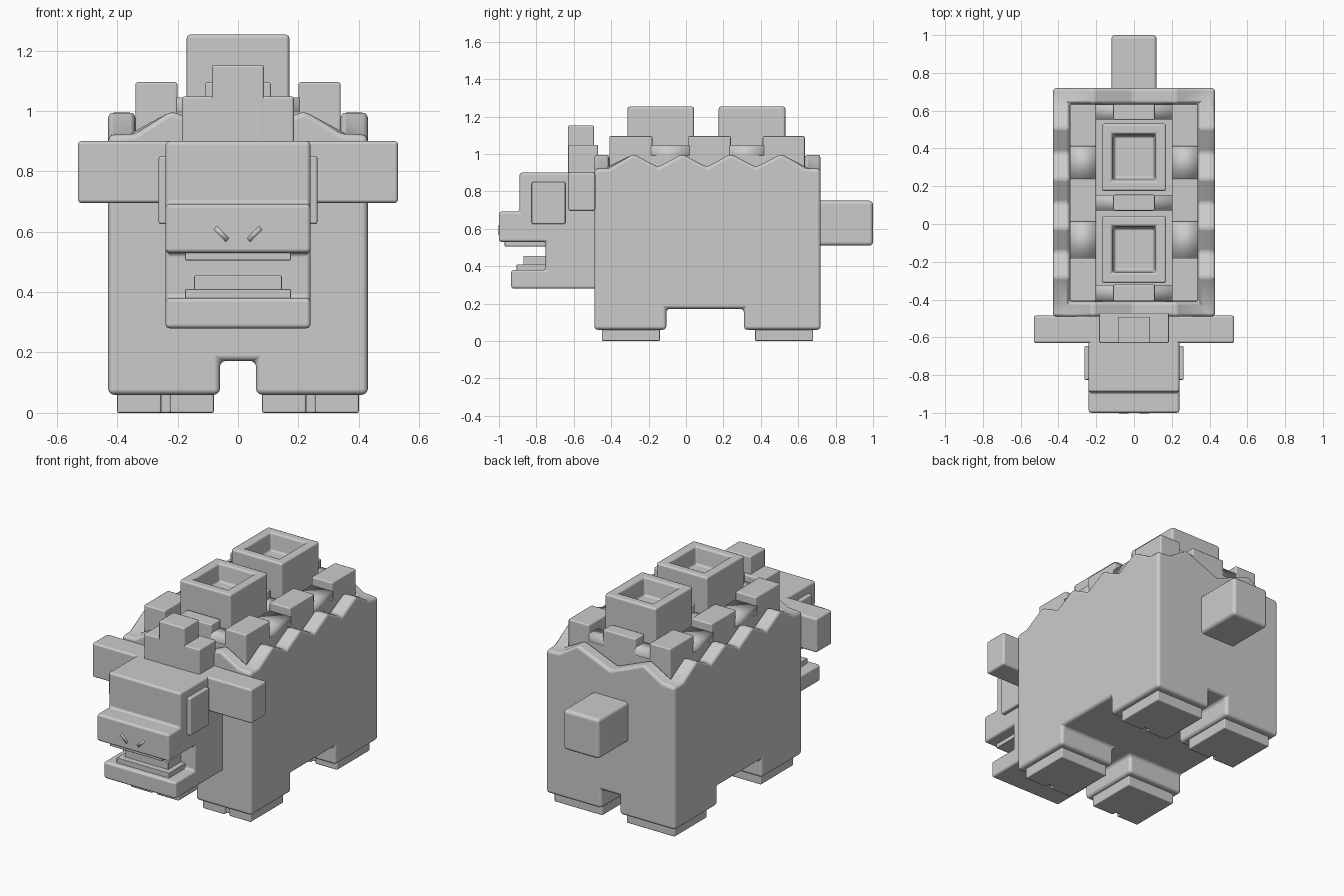
import bpy, bmesh

if "Cube" in bpy.data.objects:
    bpy.data.objects.remove(bpy.data.objects["Cube"])

GREY = bpy.data.materials.new("light grey")
GREY.diffuse_color = (0.6, 0.6, 0.6, 1)
GREY.use_nodes = True
GREY.node_tree.nodes["Principled BSDF"].inputs["Base Color"].default_value = GREY.diffuse_color


def finish(name, bm, bevel=0.008, segs=2):
    bmesh.ops.recalc_face_normals(bm, faces=bm.faces[:])
    me = bpy.data.meshes.new(name)
    bm.to_mesh(me)
    bm.free()
    for p in me.polygons:
        p.use_smooth = True
    me.materials.append(GREY)
    ob = bpy.data.objects.new(name, me)
    bpy.context.collection.objects.link(ob)
    if bevel:
        add_bevel(ob, bevel, segs)
    return ob


def add_bevel(ob, width, segs):
    m = ob.modifiers.new("bevel", 'BEVEL')
    m.width, m.segments = width, segs
    m.limit_method, m.angle_limit = 'ANGLE', 0.6
    m.harden_normals = True


def box_bm(x0, x1, y0, y1, z0, z1):
    bm = bmesh.new()
    bmesh.ops.create_cube(bm, size=1)
    for v in bm.verts:
        v.co = (x1 if v.co.x > 0 else x0, y1 if v.co.y > 0 else y0, z1 if v.co.z > 0 else z0)
    return bm


def box(name, x0, x1, y0, y1, z0, z1, bevel=0.008, segs=2):
    return finish(name, box_bm(x0, x1, y0, y1, z0, z1), bevel, segs)


def prism(name, pts, depth, bevel=0.008, segs=2):
    """Extrude a closed polygon of 3D points along a vector."""
    bm = bmesh.new()
    f = bm.faces.new([bm.verts.new(p) for p in pts])
    r = bmesh.ops.extrude_face_region(bm, geom=[f])
    bmesh.ops.translate(bm, vec=depth, verts=[g for g in r["geom"] if isinstance(g, bmesh.types.BMVert)])
    return finish(name, bm, bevel, segs)


# body: perimeter ring with a zigzag upper rim
X, Y0, Y1 = 0.43, -0.49, 0.72
IX, IY0, IY1 = 0.34, -0.41, 0.635
side = [(Y0, .92), (IY0, .925), (-.28, 1), (-.15, .93), (-.02, 1), (.11, .93),
        (.24, 1), (.375, .93), (.51, 1), (IY1, .925)]
end = [(-X, .92), (-IX, .925), (-.22, 1), (0, .91), (.22, 1), (IX, .925)]
ring = [(x, Y0, z) for x, z in end] + [(X, y, z) for y, z in side]
ring += [(-x, Y1, z) for x, z in end]
ring += [(-X, y, z) for y, z in [(Y1, .92)] + side[:0:-1]]
bm = bmesh.new()
loops = [[], [], [], []]
for x, y, z in ring:
    ix, iy = max(-IX, min(IX, x)), max(IY0, min(IY1, y))
    iz = .925 if z == .92 else z
    for lp, co in zip(loops, [(x, y, .06), (x, y, z), (ix, iy, iz), (ix, iy, .87)]):
        lp.append(bm.verts.new(co))
n = len(ring)
for a, b in zip(loops, loops[1:]):
    for i in range(n):
        j = (i + 1) % n
        bm.faces.new([a[i], a[j], b[j], b[i]])
bm.faces.new(loops[0][::-1])
bm.faces.new(loops[3])
bmesh.ops.remove_doubles(bm, verts=bm.verts[:], dist=1e-4)
body = finish("body", bm, 0)
# gaps between the legs
for nm, dims in (("long_leg_gap_cutter", (-.06, .06, -1, 1, -.2, .172)),
                 ("cross_leg_gap_cutter", (-1, 1, -.105, .31, -.2, .172))):
    c = box(nm, *dims, bevel=0)
    c.hide_render = True
    c.hide_viewport = True
    m = body.modifiers.new("leg gap", 'BOOLEAN')
    m.operation, m.solver, m.object = 'DIFFERENCE', 'EXACT', c
add_bevel(body, 0.02, 3)

# feet with a toe slit in front
for s, sn in ((1, "left"), (-1, "right")):
    for y0, y1, yn in ((-.45, -.14, "front"), (.37, .68, "back")):
        pts = [(.08, y0), (.225, y0), (.225, y0 + .025), (.255, y0 + .025),
               (.255, y0), (.4, y0), (.4, y1), (.08, y1)]
        prism(f"{yn}_{sn}_foot", [(s * x, y, 0) for x, y in pts], (0, 0, .09), .006)

# raised back with battlements
box("back_plateau", -IX, IX, IY0, IY1, .85, 1.0)
for s in (1, -1):
    xa, xb = sorted((s * .2, s * IX))
    for i, (y0, y1) in enumerate(((IY0, -.18), (.01, .24), (.41, IY1))):
        box(f"battlement_{i}", xa, xb, y0, y1, .95, 1.095)
    for i, (y0, y1) in enumerate(((-.19, .02), (.23, .42))):
        box(f"low_wall_{i}", xa, xb, y0, y1, .95, 1.045, 0)
for i, (y0, y1) in enumerate(((IY0, -.32), (.07, .155), (.55, IY1))):
    box(f"cross_wall_{i}", -.205, .205, y0 + .002, y1 - .002, .95, 1.045, 0)
    box(f"cross_battlement_{i}", -.11, .11, y0, y1, .95, 1.095)

# two square chimneys with sunken, slightly tapered tops
for i, yc in enumerate((-.135, .353)):
    bm = box_bm(-.17, .17, yc - .178, yc + .178, .95, 1.253)
    top = max(bm.faces, key=lambda f: f.calc_center_median().z)
    bmesh.ops.inset_region(bm, faces=[top], thickness=.077)
    r = bmesh.ops.extrude_face_region(bm, geom=[top])
    vs = [g for g in r["geom"] if isinstance(g, bmesh.types.BMVert)]
    bmesh.ops.delete(bm, geom=[top], context='FACES_ONLY')
    for v in vs:
        v.co = (v.co.x * .9, yc + (v.co.y - yc) * .9, 1.15)
    finish(f"chimney_{i}", bm, .012)

# head with open mouth
profile = [(-.45, .28), (-.935, .28), (-.935, .38), (-.75, .38), (-.75, .53),
           (-1, .53), (-1, .692), (-.89, .692), (-.89, .9), (-.45, .9)]
prism("head", [(-.24, y, z) for y, z in profile], (.48, 0, 0), .014, 3)
box("upper_teeth", -.175, .175, -.97, -.74, .505, .54, .004)
box("lower_teeth", -.175, .175, -.905, -.74, .37, .41, .004)
box("tongue", -.145, .145, -.87, -.74, .4, .455, .004)

# crest, ears, eyes and nostrils
box("crest_base", -.185, .185, -.63, -.47, .88, 1.048)
box("crest_top", -.086, .086, -.631, -.492, .88, 1.152)
for s, sn in ((1, "left"), (-1, "right")):
    xa, xb = sorted((s * .2, s * .53))
    box(f"{sn}_ear", xa, xb, -.63, -.485, .695, .9, .012, 3)
    xa, xb = sorted((s * .22, s * .263))
    box(f"{sn}_eye", xa, xb, -.825, -.645, .625, .85)
    prism(f"{sn}_nostril", [(s * x, -1.003, z) for x, z in
          ((.03, .578), (.04, .566), (.08, .607), (.07, .619))], (0, .008, 0), 0)

# tail
box("tail", -.12, .12, .68, 1.0, .51, .75, .02, 3)
